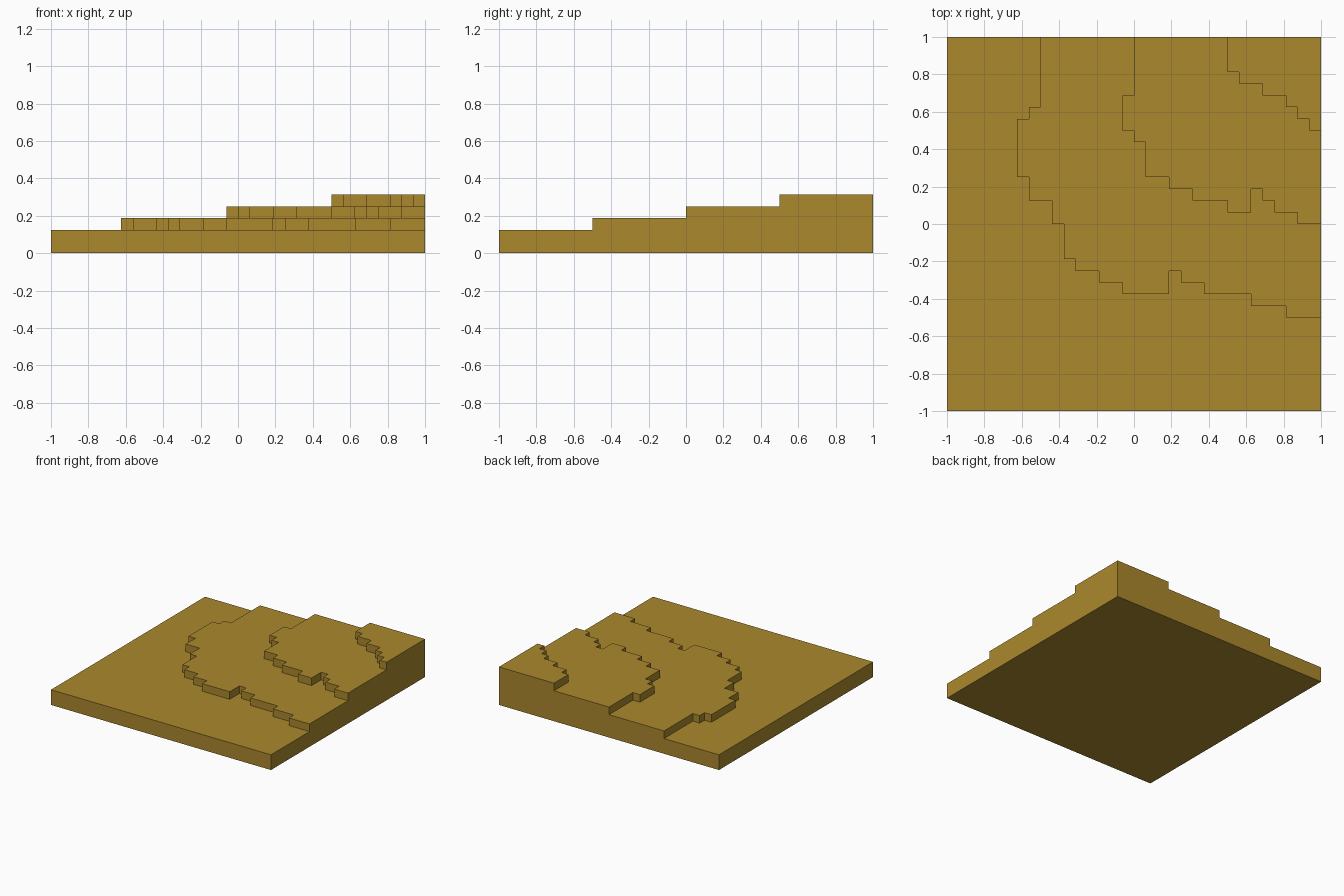
import bpy
import bmesh

default = bpy.data.objects.get("Cube")
if default:
    bpy.data.objects.remove(default)

CELL = 1 / 16      # terrain grid step
EDGE = 16          # half width of the tile in cells

earth = bpy.data.materials.new("ochre_earth")
earth.use_nodes = True
colour = (0.402, 0.246, 0.026, 1)
earth.diffuse_color = colour
earth.node_tree.nodes["Principled BSDF"].inputs["Base Color"].default_value = colour


def contour(start_x, turns):
    """Stepped line from the back edge to the right edge; turns alternate y, x."""
    x, y = start_x, EDGE
    points = [(x, y)]
    for i, value in enumerate(turns):
        if i % 2 == 0:
            y = value
        else:
            x = value
        points.append((x, y))
    return points


# Terrace outlines, lowest first
contours = [
    contour(-EDGE, [-EDGE, EDGE]),
    contour(-8, [10, -9, 9, -10, 4, -9, 2, -7, 0, -6, -3, -5, -4, -3, -5, -1,
                 -6, 3, -4, 4, -5, 6, -6, 10, -7, 13, -8, EDGE]),
    contour(0, [11, -1, 8, 0, 7, 1, 4, 3, 3, 5, 2, 8, 1, 10, 3, 11, 2, 12,
                1, 14, 0, EDGE]),
    contour(8, [13, 9, 12, 11, 11, 13, 10, 14, 9, 15, 8, EDGE]),
]
levels = [0, 2, 3, 4, 5]   # ground, then the top of each terrace
corner = (EDGE, EDGE)

bm = bmesh.new()


def face(points):
    bm.faces.new([bm.verts.new([c * CELL for c in p]) for p in points])


def at(points, z):
    return [(x, y, z) for x, y in points]


back_wall = [(*corner, 0)]
right_wall = [(*corner, 0)]
for k, line in enumerate(contours):
    low, high = levels[k], levels[k + 1]
    # Vertical risers along the outline
    for a, b in zip(line, line[1:]):
        face([(*a, low), (*b, low), (*b, high), (*a, high)])
    # Flat tread up to the next outline
    inner = contours[k + 1][::-1] if k + 1 < len(contours) else [corner]
    face(at(line + inner, high))
    # Stepped profiles of the two straight outer walls
    back_wall += [(*line[0], low), (*line[0], high)]
    right_wall += [(*line[-1], low), (*line[-1], high)]

# Outer walls and underside
face(back_wall + [(*corner, levels[-1])])
face(right_wall + [(*corner, levels[-1])])
face(at(contours[0] + [corner], 0))

bmesh.ops.remove_doubles(bm, verts=bm.verts, dist=0.001)
bmesh.ops.recalc_face_normals(bm, faces=bm.faces)
mesh = bpy.data.meshes.new("terraced_ground")
bm.to_mesh(mesh)
bm.free()
mesh.materials.append(earth)
ground = bpy.data.objects.new("terraced_ground", mesh)
bpy.context.collection.objects.link(ground)
